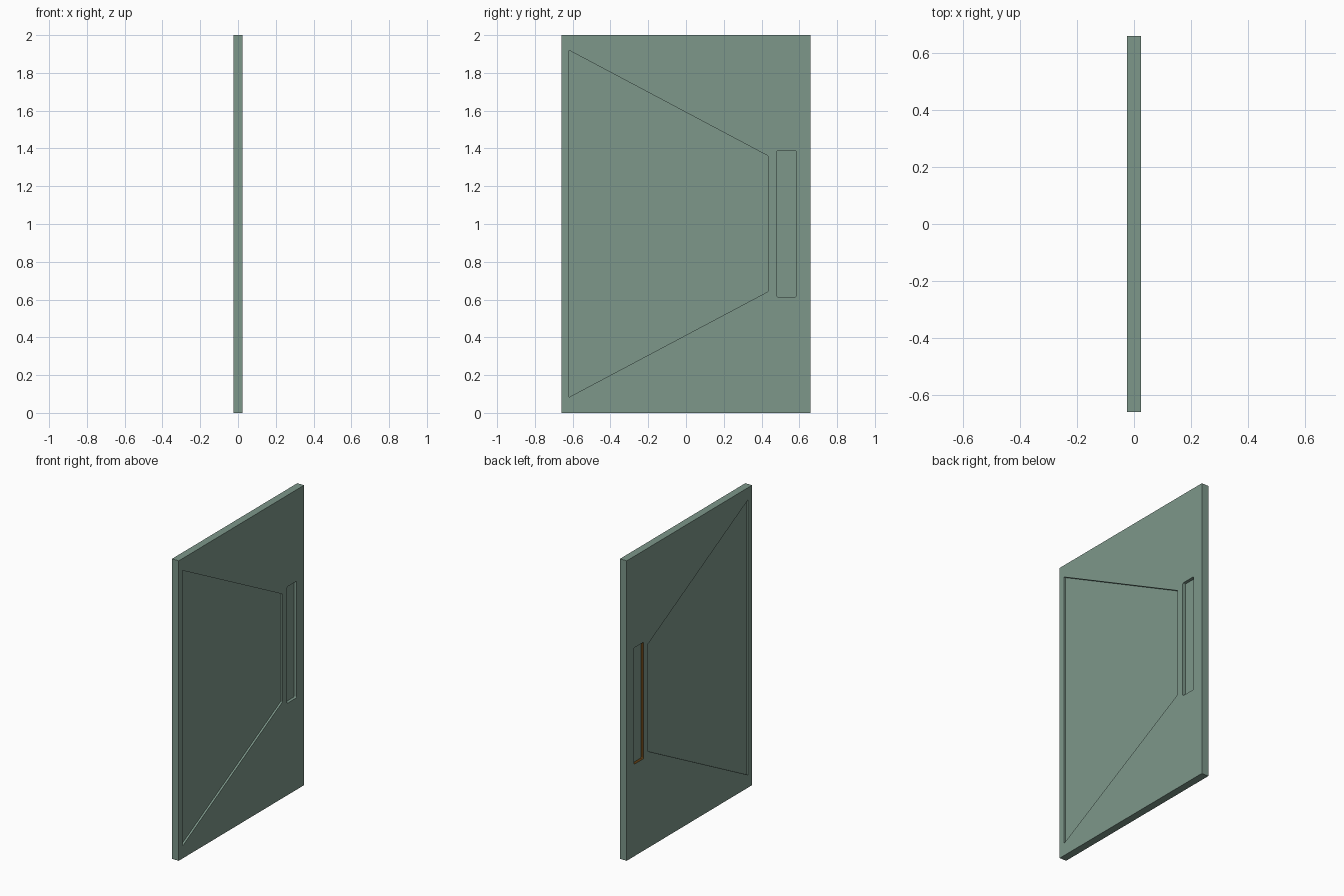
import bpy, bmesh, math

if "Cube" in bpy.data.objects:
    bpy.data.objects.remove(bpy.data.objects["Cube"])

def material(name, rgb):
    m = bpy.data.materials.new(name)
    m.diffuse_color = (*rgb, 1)
    m.use_nodes = True
    m.node_tree.nodes["Principled BSDF"].inputs["Base Color"].default_value = m.diffuse_color
    return m

green = material("grey_green", (0.205, 0.31, 0.255))
brown = material("dark_brown", (0.114, 0.048, 0.007))

def prism(name, outline, x0, x1):
    """Extrude a (y, z) outline along x."""
    bm = bmesh.new()
    face = bm.faces.new([bm.verts.new((x0, y, z)) for y, z in outline])
    ext = bmesh.ops.extrude_face_region(bm, geom=[face])
    for v in ext["geom"]:
        if isinstance(v, bmesh.types.BMVert):
            v.co.x = x1
    bmesh.ops.recalc_face_normals(bm, faces=bm.faces)
    me = bpy.data.meshes.new(name)
    bm.to_mesh(me)
    bm.free()
    ob = bpy.data.objects.new(name, me)
    bpy.context.collection.objects.link(ob)
    return ob

def rounded(y0, y1, z0, z1, r, steps=3):
    pts = []
    corners = [(y1 - r, z1 - r), (y0 + r, z1 - r), (y0 + r, z0 + r), (y1 - r, z0 + r)]
    for i, (cy, cz) in enumerate(corners):
        for s in range(steps + 1):
            a = math.pi / 2 * (i + s / steps)
            pts.append((cy + r * math.cos(a), cz + r * math.sin(a)))
    return pts

T = 0.025  # half thickness

# Door slab
door = prism("door_panel", [(-0.66, 0), (0.66, 0), (0.66, 2), (-0.66, 2)], -T, T)
door.data.materials.append(green)
door.data.materials.append(brown)

# Recesses on both sides: tapered panel and handle slot
panel = [(-0.62, 0.083), (0.435, 0.643), (0.435, 1.36), (-0.62, 1.92)]
slot = rounded(0.482, 0.583, 0.613, 1.39, 0.007)
for side in (-1, 1):
    for name, outline, depth in (("panel_cutter", panel, 0.013), ("slot_cutter", slot, 0.02)):
        cutter = prism(name, outline, side * (T - depth), side * (T + 0.05))
        cutter.hide_render = True
        mod = door.modifiers.new(name, 'BOOLEAN')
        mod.operation = 'DIFFERENCE'
        mod.solver = 'EXACT'
        mod.object = cutter
        bpy.context.view_layer.objects.active = door
        bpy.ops.object.modifier_apply(modifier=mod.name)
        bpy.data.objects.remove(cutter)

# Brown walls inside the slot on the left side
for p in door.data.polygons:
    c = p.center
    wall = abs(p.normal.x) < 0.5 and -T < c.x < 0
    p.material_index = 1 if wall and 0.47 < c.y < 0.6 and 0.6 < c.z < 1.4 else 0
